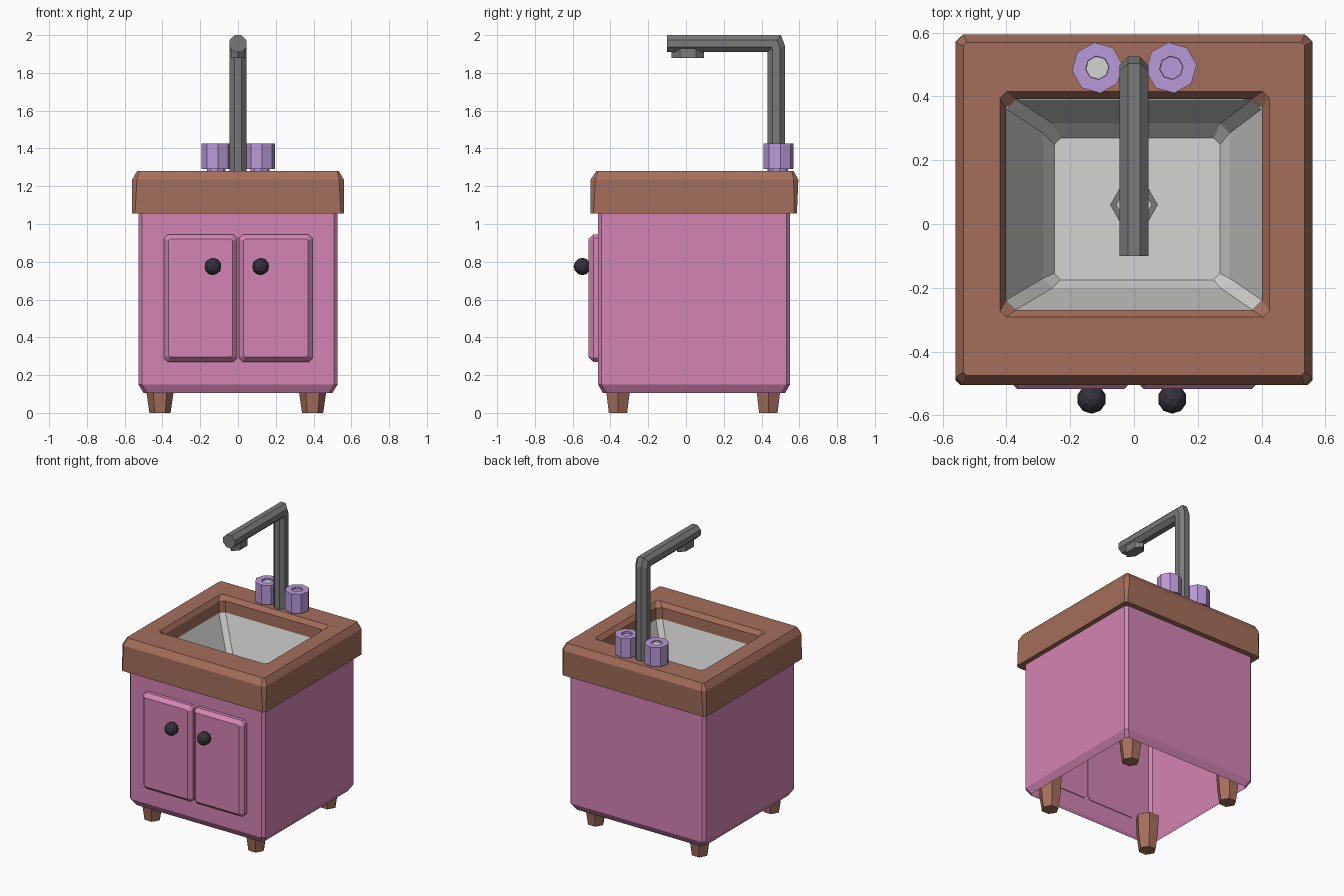
import bpy, bmesh, math
from mathutils import Vector

if "Cube" in bpy.data.objects:
    bpy.data.objects.remove(bpy.data.objects["Cube"])


def material(name, r, g, b):
    m = bpy.data.materials.new(name)
    lin = [((c / 255 + 0.055) / 1.055) ** 2.4 for c in (r, g, b)]
    m.diffuse_color = (*lin, 1)
    m.use_nodes = True
    m.node_tree.nodes["Principled BSDF"].inputs["Base Color"].default_value = m.diffuse_color
    return m


PINK = material("pink paint", 212, 133, 180)
WOOD = material("brown wood", 165, 111, 92)
LILAC = material("lilac plastic", 184, 154, 216)
STEEL = material("grey steel", 122, 122, 122)
BASIN = material("pale basin grey", 212, 212, 210)
DARK = material("dark knob", 52, 49, 58)


def finish(name, bm, *mats):
    me = bpy.data.meshes.new(name)
    bm.to_mesh(me)
    bm.free()
    for m in mats:
        me.materials.append(m)
    ob = bpy.data.objects.new(name, me)
    bpy.context.collection.objects.link(ob)
    return ob


def rect(x0, x1, y0, y1, z, c):
    """Rectangle with cut corners, counter-clockwise."""
    return [(x0 + c, y0, z), (x1 - c, y0, z), (x1, y0 + c, z), (x1, y1 - c, z),
            (x1 - c, y1, z), (x0 + c, y1, z), (x0, y1 - c, z), (x0, y0 + c, z)]


def poly(cx, cy, z, r, n, rot=0, sy=1):
    return [(cx + r * math.cos(rot + math.tau * i / n),
             cy + r * sy * math.sin(rot + math.tau * i / n), z) for i in range(n)]


def loft(name, rings, *mats, start=True, end=True, closed=False, upright=False, last_mat=0):
    """Skin a row of rings; upright turns the stack to point towards the front."""
    bm = bmesh.new()
    rows = []
    for ring in rings:
        pts = [(x, -z, y) for x, y, z in ring] if upright else ring
        rows.append([bm.verts.new(p) for p in pts])
    n = len(rows[0])
    for a, b in zip(rows, rows[1:] + (rows[:1] if closed else [])):
        for i in range(n):
            j = (i + 1) % n
            bm.faces.new((a[i], a[j], b[j], b[i]))
    if start and not closed:
        bm.faces.new(rows[0][::-1])
    if end and not closed:
        bm.faces.new(rows[-1]).material_index = last_mat
    return finish(name, bm, *mats)


# Cabinet shell, open underneath
loft("cabinet_body", [
    rect(-0.50, 0.50, -0.44, 0.525, 0.105, 0.02),
    rect(-0.527, 0.527, -0.465, 0.55, 0.15, 0.018),
    rect(-0.527, 0.527, -0.465, 0.55, 1.06, 0.018)], PINK, start=False, end=False)

# Countertop frame with bevelled opening
hole = (-0.402, 0.402, -0.27, 0.392)
loft("countertop", [
    rect(*hole, 1.055, 0.03),
    rect(-0.56, 0.56, -0.505, 0.587, 1.055, 0.015),
    rect(-0.56, 0.56, -0.505, 0.595, 1.235, 0.025),
    rect(-0.535, 0.535, -0.475, 0.57, 1.28, 0.01),
    rect(-0.42, 0.425, -0.292, 0.415, 1.28, 0.02),
    rect(*hole, 1.25, 0.03)], WOOD, closed=True)

# Sink basin
loft("basin", [
    rect(-0.401, 0.401, -0.269, 0.391, 1.17, 0.03),
    rect(-0.285, 0.30, -0.20, 0.315, 0.91, 0.03),
    rect(-0.25, 0.27, -0.175, 0.27, 0.86, 0.02)], BASIN, start=False)

# Drain ring
loft("drain_ring", [
    poly(0, 0.06, 0.855, 0.075, 6), poly(0, 0.06, 0.875, 0.075, 6),
    poly(0, 0.06, 0.875, 0.055, 6), poly(0, 0.06, 0.855, 0.055, 6)], STEEL, closed=True)

# Doors with bevelled fronts, and round pulls
for side, x0, x1, kx in (("left", -0.392, -0.005, -0.133), ("right", 0.005, 0.395, 0.12)):
    loft(side + "_door", [
        rect(x0, x1, 0.27, 0.945, 0.46, 0.02),
        rect(x0, x1, 0.27, 0.945, 0.49, 0.02),
        rect(x0 + 0.025, x1 - 0.025, 0.295, 0.92, 0.517, 0.008)], PINK, upright=True)
    bm = bmesh.new()
    bmesh.ops.create_icosphere(bm, subdivisions=2, radius=0.046)
    bmesh.ops.translate(bm, verts=bm.verts, vec=(kx, -0.549, 0.775))
    finish(side + "_door_pull", bm, DARK)

# Tapered hexagonal legs
for side, x in (("left", -0.413), ("right", 0.395)):
    for end, y in (("front", -0.36), ("back", 0.436)):
        loft(f"{end}_{side}_leg", [
            poly(x, y, 0, 0.056, 6), poly(x, y, 0.105, 0.071, 6),
            poly(x, y, 0.24, 0.078, 6)], WOOD)


# Faucet pipe: octagonal rings between an inner and an outer (y, z) point
def pipe_ring(inner, outer, w=0.045, n=8):
    p, q = Vector(inner), Vector(outer)
    c, h = (p + q) / 2, (q - p) / 2
    k = 1 / math.cos(math.pi / n)
    ring = []
    for i in range(n):
        a = math.tau * (i + 0.5) / n
        yz = c + h * k * math.cos(a)
        ring.append((-w * k * math.sin(a), yz.x, yz.y))
    return ring


loft("faucet_pipe", [
    pipe_ring((0.432, 1.27), (0.525, 1.27)),
    pipe_ring((0.432, 1.91), (0.525, 1.94)),
    pipe_ring((0.432, 1.91), (0.503, 2.0)),
    pipe_ring((-0.10, 1.91), (-0.10, 2.0))], STEEL)

# Spout nozzle
loft("nozzle", [
    poly(0, 0.01, 1.878, 0.043, 6, math.pi / 6, 2.0),
    poly(0, 0.01, 1.93, 0.043, 6, math.pi / 6, 2.0)], STEEL)

# Octagonal taps on short stems, with sunken caps
for side, x, cap in (("left", -0.115, BASIN), ("right", 0.117, LILAC)):
    r0 = 0.12
    loft(side + "_tap", [
        poly(x, 0.49, 1.275, 0.05, 8, r0), poly(x, 0.49, 1.29, 0.05, 8, r0),
        poly(x, 0.49, 1.29, 0.08, 8, r0), poly(x, 0.49, 1.425, 0.08, 8, r0),
        poly(x, 0.49, 1.425, 0.037, 8, r0), poly(x, 0.49, 1.412, 0.036, 8, r0)],
        LILAC, cap, last_mat=1)
